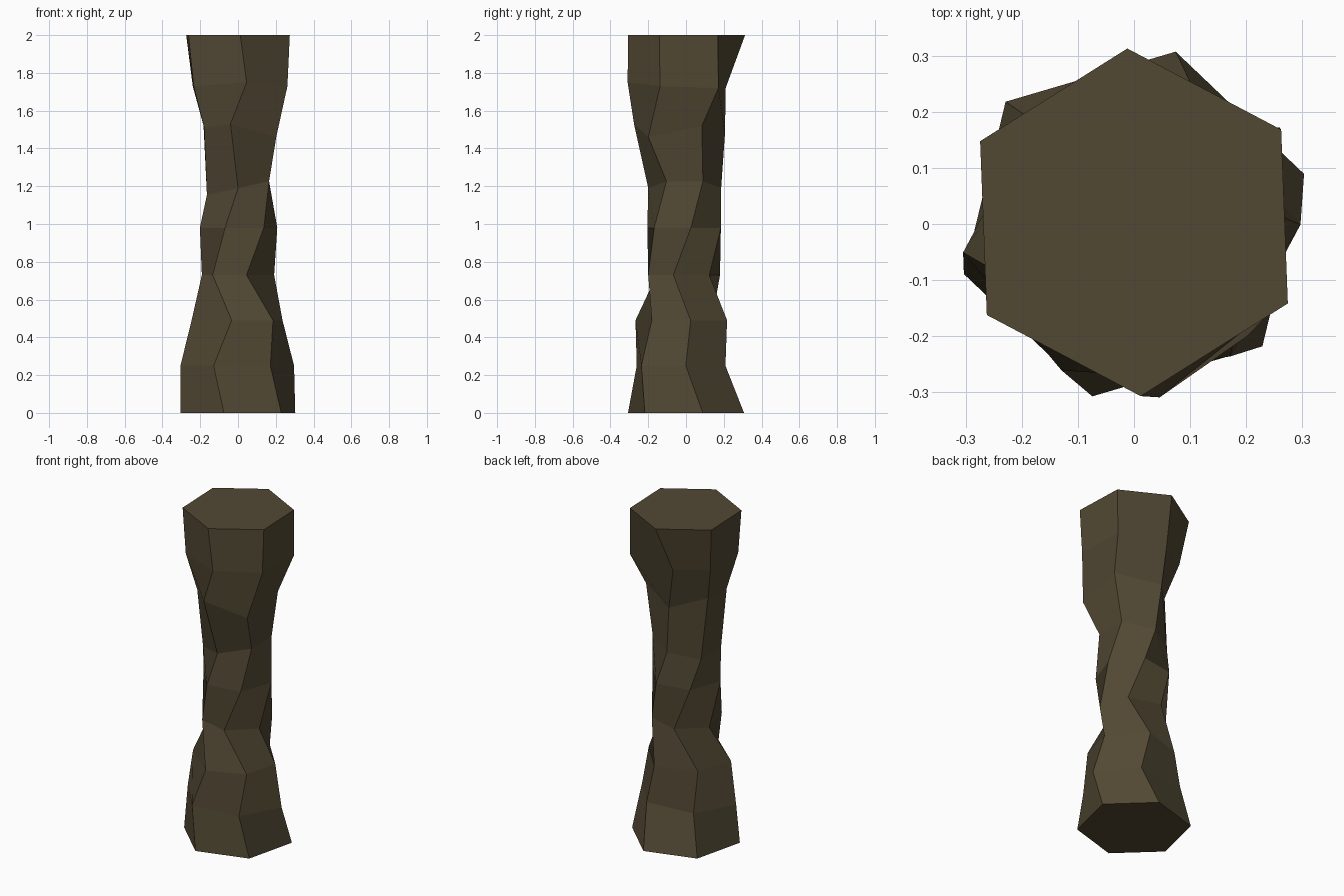
import bpy, bmesh
from math import sin, cos, radians, pi

SIDES = 6
# Rings of the trunk: height, centre x, centre y, radius x, radius y, twist (deg), slope along x
RINGS = [
    (0.00, 0.000, 0.000, 0.316, 0.316, 16.4, 0.0),
    (0.25, -0.004, -0.026, 0.302, 0.258, 5.5, 0.0),
    (0.49, -0.005, -0.025, 0.248, 0.247, 14.0, 0.0),
    (0.73, 0.000, -0.010, 0.200, 0.195, -17.0, 0.0),
    (0.98, 0.003, -0.010, 0.208, 0.207, 10.0, 0.0),
    (1.19, 0.000, -0.007, 0.190, 0.193, 30.0, 0.22),
    (1.51, 0.010, -0.030, 0.212, 0.245, 20.0, 0.0),
    (1.73, 0.015, -0.037, 0.272, 0.268, 35.0, 0.0),
    (2.00, 0.000, 0.003, 0.310, 0.310, 32.2, 0.0),
]

# Hand-carved irregularities: (ring, corner) -> offset
NUDGES = {
    (2, 4): (0.04, -0.005, 0), (2, 5): (0.018, 0.022, 0), (2, 2): (0, -0.015, 0),
    (2, 0): (0, -0.01, 0), (2, 1): (0, 0.005, 0),
    (3, 4): (0.012, -0.012, 0),
    (6, 0): (0.003, 0.03, 0.01), (6, 1): (-0.075, -0.005, -0.03), (6, 2): (-0.03, -0.08, 0.01),
    (6, 3): (0.01, -0.025, 0), (6, 4): (-0.013, -0.004, 0.02), (6, 5): (0.03, -0.012, -0.05),
    (7, 0): (0.022, 0.055, -0.01), (7, 1): (-0.05, -0.02, -0.01), (7, 2): (-0.008, 0.03, 0),
    (7, 3): (-0.027, 0.02, 0), (7, 4): (0.007, -0.005, 0.02), (7, 5): (0, 0.013, 0),
}

bm = bmesh.new()
loops = []
for r, (z, cx, cy, rx, ry, twist, slope) in enumerate(RINGS):
    loop = []
    for i in range(SIDES):
        a = radians(twist) + 2 * pi * i / SIDES
        x, y = cx + rx * cos(a), cy + ry * sin(a)
        dx, dy, dz = NUDGES.get((r, i), (0, 0, 0))
        loop.append(bm.verts.new((x + dx, y + dy, z + slope * x + dz)))
    loops.append(loop)

# Side faces (corner order sets which way the twisted quads fold)
for low, high in zip(loops, loops[1:]):
    for i in range(SIDES):
        j = (i + 1) % SIDES
        bm.faces.new((low[j], high[j], high[i], low[i]))

# End caps
bm.faces.new(loops[0][::-1])
bm.faces.new(loops[-1])

mesh = bpy.data.meshes.new("trunk")
bm.to_mesh(mesh)
bm.free()
trunk = bpy.data.objects.new("trunk", mesh)
bpy.context.collection.objects.link(trunk)

# Dark brown bark
bark = bpy.data.materials.new("bark")
bark.diffuse_color = (0.085, 0.066, 0.034, 1)
mesh.materials.append(bark)
